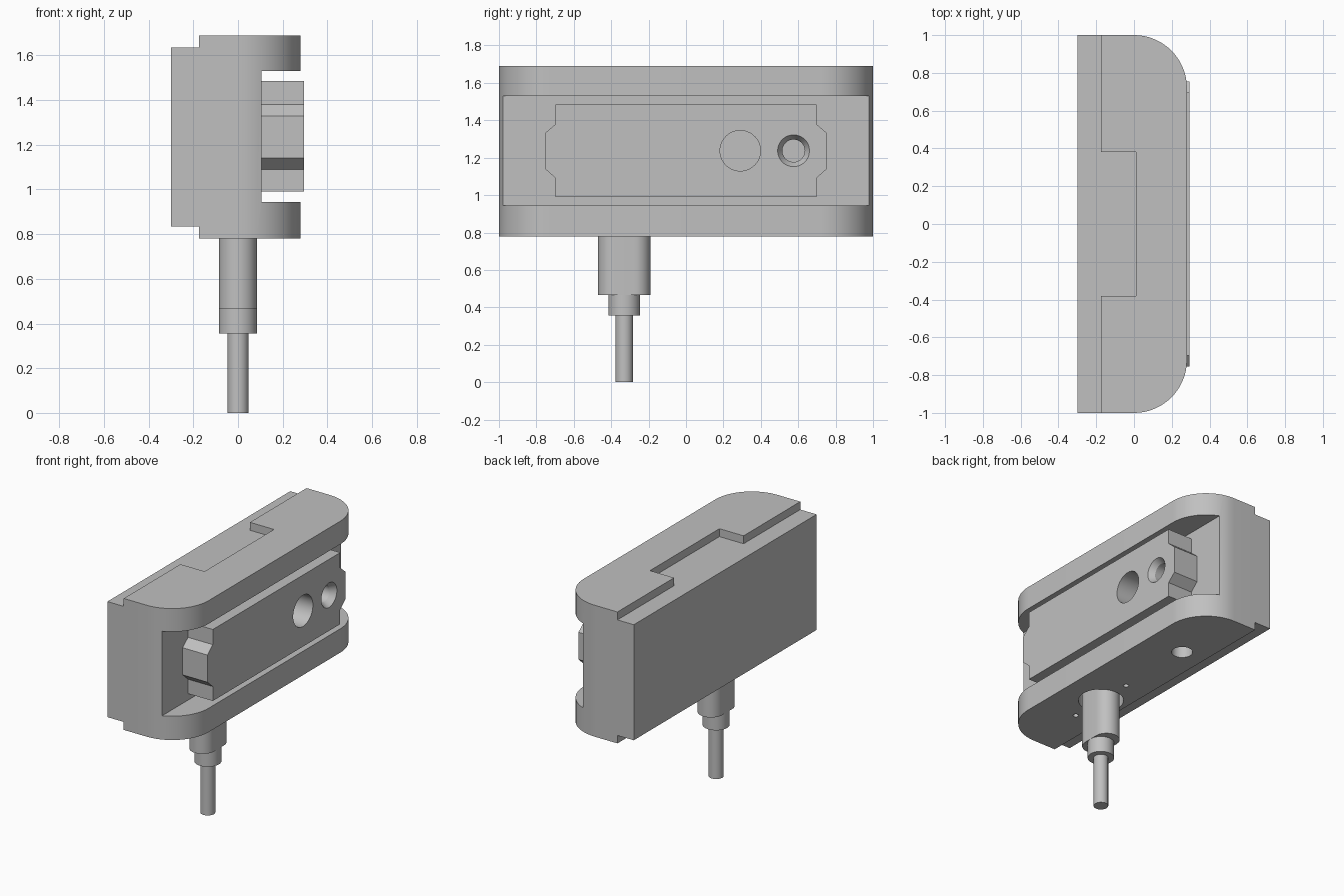
import bpy, bmesh, math
from mathutils import Matrix, Vector

if "Cube" in bpy.data.objects:
    bpy.data.objects.remove(bpy.data.objects["Cube"], do_unlink=True)

grey = bpy.data.materials.new("light_grey")
grey.use_nodes = True
COLOUR = (0.53, 0.53, 0.53, 1)
grey.diffuse_color = COLOUR
grey.node_tree.nodes["Principled BSDF"].inputs["Base Color"].default_value = COLOUR


def finish(name, bm):
    bmesh.ops.recalc_face_normals(bm, faces=bm.faces)
    mesh = bpy.data.meshes.new(name)
    bm.to_mesh(mesh)
    bm.free()
    mesh.materials.append(grey)
    ob = bpy.data.objects.new(name, mesh)
    bpy.context.collection.objects.link(ob)
    return ob


def prism(name, points, offset):
    """Extrude a flat outline of 3D points along offset."""
    bm = bmesh.new()
    face = bm.faces.new([bm.verts.new(p) for p in points])
    ext = bmesh.ops.extrude_face_region(bm, geom=[face])
    verts = [v for v in ext["geom"] if isinstance(v, bmesh.types.BMVert)]
    bmesh.ops.translate(bm, verts=verts, vec=Vector(offset))
    return finish(name, bm)


def box(name, x, y, z):
    corners = [(x[0], y[0]), (x[1], y[0]), (x[1], y[1]), (x[0], y[1])]
    return prism(name, [(a, b, z[0]) for a, b in corners], (0, 0, z[1] - z[0]))


def cone(name, start, axis, r1, r2, length, sides=48):
    """Cone or cylinder from start along the x or z axis."""
    bm = bmesh.new()
    bmesh.ops.create_cone(bm, cap_ends=True, segments=sides,
                          radius1=r1, radius2=r2, depth=length)
    turn = Matrix.Rotation(math.pi / 2, 4, 'Y') if axis == 'X' else Matrix()
    spin = Matrix.Rotation(math.pi / 4, 4, 'Z')
    shift = Matrix.Translation((0, 0, length / 2))
    bm.transform(Matrix.Translation(start) @ turn @ shift @ spin)
    return finish(name, bm)


def select_only(ob):
    bpy.ops.object.select_all(action='DESELECT')
    ob.select_set(True)
    bpy.context.view_layer.objects.active = ob


def cut(target, cutters):
    for c in cutters:
        c.hide_render = True
        mod = target.modifiers.new("cut", 'BOOLEAN')
        mod.operation, mod.solver, mod.object = 'DIFFERENCE', 'EXACT', c
        select_only(target)
        bpy.ops.object.modifier_apply(modifier=mod.name)


# Main body: straight back, rounded front corners
R = 0.28
arc = [(R * math.sin(a), 0.72 + R * math.cos(a))
       for a in (math.pi / 2 * i / 16 for i in range(17))]
outline = [(-0.3, 1)] + arc + [(x, -y) for x, y in reversed(arc)] + [(-0.3, -1)]
body = prism("body", [(x, y, 0.78) for x, y in outline], (0, 0, 0.91))

body_cutters = [
    box("slot_cutter", (0.105, 0.5), (-1.2, 1.2), (0.945, 1.53)),
    box("upper_ledge_cutter", (-0.5, -0.175), (-1.2, 1.2), (1.635, 1.9)),
    box("lower_ledge_cutter", (-0.5, -0.175), (-1.2, 1.2), (0.5, 0.835)),
    box("notch_cutter", (-0.4, 0.01), (-0.38, 0.38), (1.635, 1.9)),
]

# Holes in the underside
STEM_Y = -0.33
for y, r, depth in ((STEM_Y, 0.145, 0.1), (0.48, 0.068, 0.2),
                    (STEM_Y - 0.25, 0.018, 0.06), (STEM_Y + 0.25, 0.018, 0.06)):
    body_cutters.append(cone("underside_cutter", (0, y, 0.7), 'Z', r, r, depth + 0.08))

# Face plate with a stepped tab at each end
half = [(0.697, 1.485), (0.697, 1.38), (0.755, 1.33),
        (0.755, 1.142), (0.697, 1.09), (0.697, 0.99)]
rim = half + [(-y, z) for y, z in reversed(half)]
plate = prism("face_plate", [(0.1, y, z) for y, z in rim], (0.195, 0, 0))

# Holes in the plate: tapered square, plain round, countersunk round
FACE, MID = 0.295, 1.237
Q = math.sqrt(2)
plate_cutters = [
    cone("square_taper", (FACE - 0.04, -0.56, MID), 'X', 0.055 * Q, 0.101 * Q, 0.08, 4),
    cone("square_hole", (FACE - 0.13, -0.56, MID), 'X', 0.055 * Q, 0.055 * Q, 0.1, 4),
    cone("round_hole", (-0.05, 0.29, MID), 'X', 0.108, 0.108, 0.5),
    cone("countersink", (FACE - 0.04, 0.575, MID), 'X', 0.06, 0.11, 0.08),
    cone("small_round_hole", (0, 0.575, MID), 'X', 0.06, 0.06, 0.27),
]
cut(body, body_cutters + [plate_cutters[2], plate_cutters[4]])
cut(plate, plate_cutters)

# Stem: oval collar, round collar and thin pin
end = [(0.085 * math.cos(a), 0.055 + 0.085 * math.sin(a))
       for a in (math.pi * i / 20 for i in range(21))]
oval = end + [(-x, -y) for x, y in end]
stem = prism("oval_collar", [(x, y + STEM_Y, 0.465) for x, y in oval], (0, 0, 0.42))
collar = cone("round_collar", (0, STEM_Y, 0.355), 'Z', 0.085, 0.085, 0.115)
pin = cone("pin", (0, STEM_Y, 0), 'Z', 0.047, 0.047, 0.36)

for ob in (body, plate, stem, collar, pin):
    select_only(ob)
    bpy.ops.object.shade_smooth_by_angle(angle=math.radians(25))

# Remove the spent cutters
for c in body_cutters + plate_cutters:
    bpy.data.objects.remove(c, do_unlink=True)
